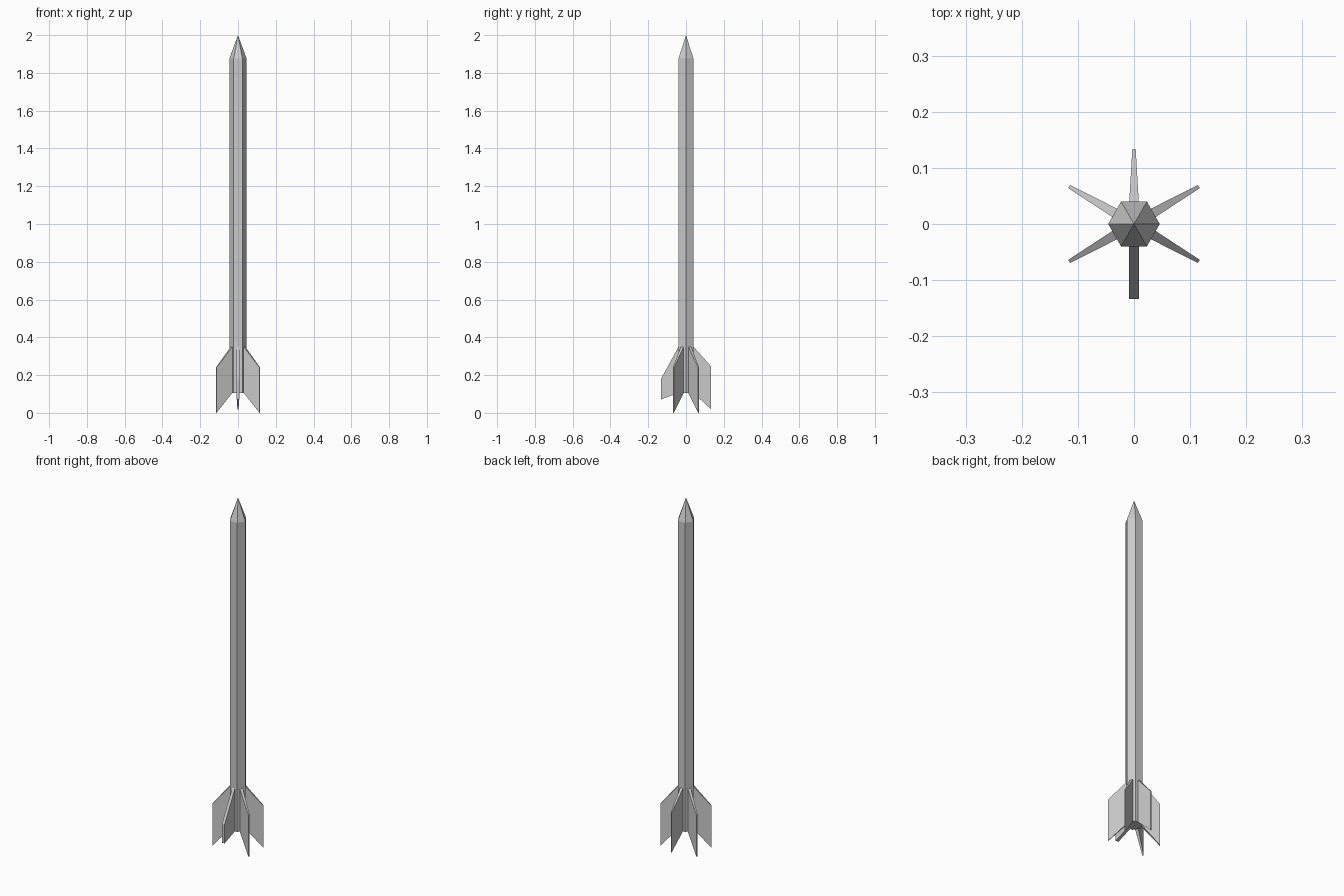
import bpy, bmesh
from math import cos, sin, radians

if "Cube" in bpy.data.objects:
    bpy.data.objects.remove(bpy.data.objects["Cube"])

BODY_R = 0.046
FACE_R = BODY_R * cos(radians(30))


def make_object(name, verts, faces):
    mesh = bpy.data.meshes.new(name)
    mesh.from_pydata(verts, [], faces)
    bm = bmesh.new()
    bm.from_mesh(mesh)
    bmesh.ops.recalc_face_normals(bm, faces=bm.faces)
    bm.to_mesh(mesh)
    bm.free()
    obj = bpy.data.objects.new(name, mesh)
    bpy.context.collection.objects.link(obj)
    return obj


# Hexagonal body with pointed nose
def hexagon(z):
    return [(BODY_R * cos(radians(60 * i)), BODY_R * sin(radians(60 * i)), z)
            for i in range(6)]


verts = hexagon(0.105) + hexagon(1.875) + [(0, 0, 2.0)]
faces = [tuple(range(6))]
for i in range(6):
    j = (i + 1) % 6
    faces += [(i, j, j + 6, i + 6), (i + 6, j + 6, 12)]
make_object("rocket_body", verts, faces)


# Swept fin: root on a body face, tip edge further out
def make_fin(name, angle, tip_low, tip_high, tip_half):
    a = radians(angle)
    profile = [(FACE_R, 0.105, 0.0085), (0.1335, tip_low, tip_half),
               (0.1335, tip_high, tip_half), (FACE_R, 0.35, 0.0085)]
    verts = [(r * cos(a) - s * h * sin(a), r * sin(a) + s * h * cos(a), z)
             for s in (-1, 1) for r, z, h in profile]
    faces = [(0, 1, 2, 3), (4, 5, 6, 7)]
    faces += [(i, (i + 1) % 4, (i + 1) % 4 + 4, i + 4) for i in range(4)]
    make_object(name, verts, faces)


for n, angle in enumerate((30, 150, 210, 330)):
    make_fin(f"side_fin_{n + 1}", angle, 0.0, 0.24, 0.0033)
make_fin("back_fin", 90, 0.018, 0.246, 0.003)
make_fin("front_fin", 270, 0.071, 0.178, 0.0085)
